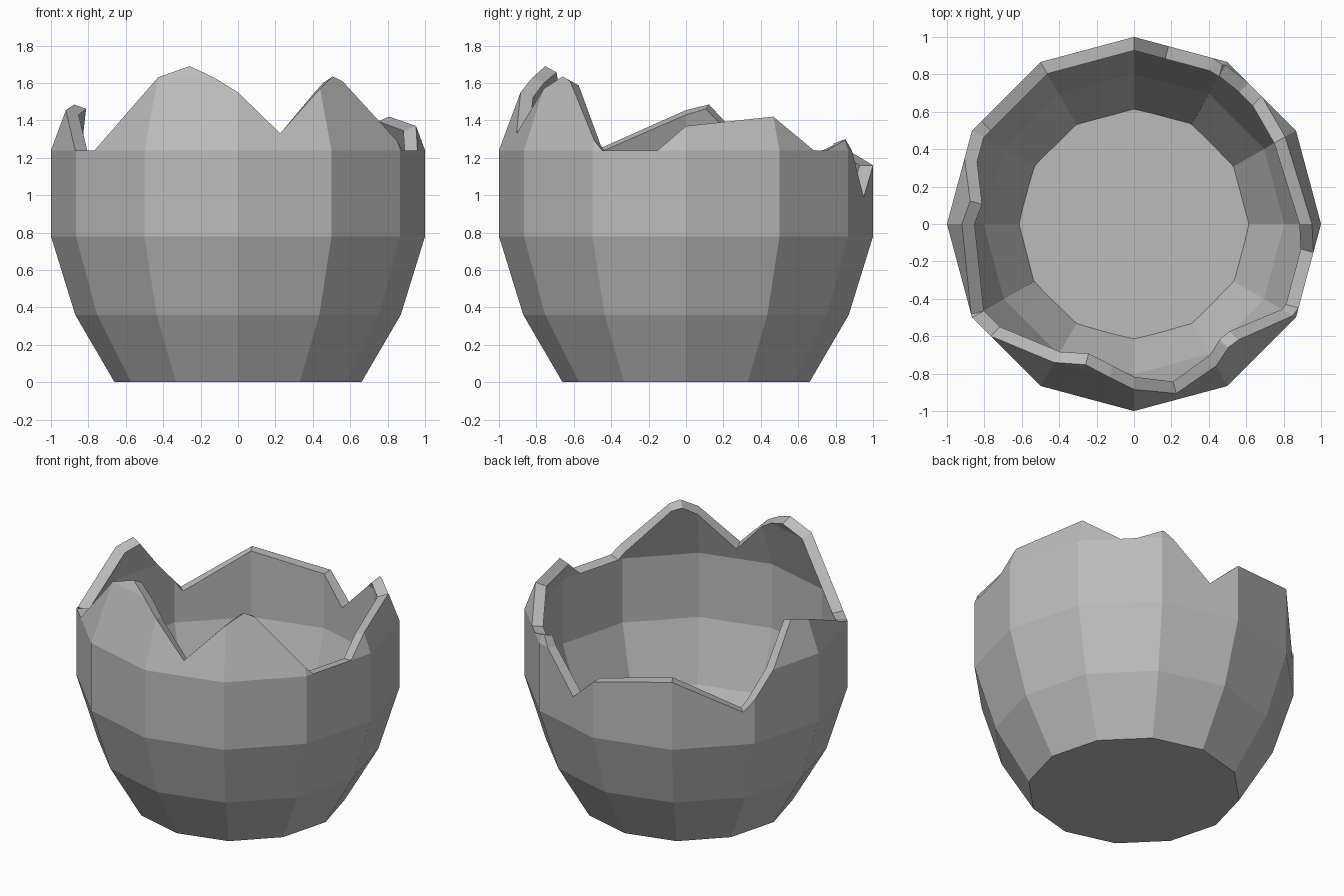
import bpy, bmesh, math

if "Cube" in bpy.data.objects:
    bpy.data.objects.remove(bpy.data.objects["Cube"], do_unlink=True)

SIDES = 12
STEP = 360 / SIDES
# Outer profile of the pot: radius, height
PROFILE = [(0.66, 0), (0.87, 0.36), (1, 0.78), (1, 1.24), (0.855, 1.63), (0.66, 1.98)]
# Broken rim: angle in degrees, height
RIM = [(0, 1.37), (30, 1.42), (45, 1.24), (51, 1.24), (61, 1.30), (79, 0.99),
       (90, 1.16), (120, 1.24), (146, 1.0), (172, 1.485), (180, 1.455),
       (209, 1.24), (218, 1.24), (240, 1.63), (251, 1.69), (261, 1.63),
       (270, 1.55), (284, 1.33), (300, 1.57), (307.5, 1.635), (312, 1.61),
       (333, 1.24), (351, 1.24), (360, 1.37)]


def lerp(points, t):
    """Piecewise linear lookup in a list of (key, value)."""
    for (a, va), (b, vb) in zip(points, points[1:]):
        if a <= t <= b:
            return va + (vb - va) * (t - a) / (b - a)
    return points[-1][1]


def wall_point(angle, z):
    """Point on the twelve-sided outer wall."""
    radius = lerp([(h, r) for r, h in PROFILE], z)
    half = math.radians(STEP / 2)
    offset = math.radians(angle % STEP) - half
    radius *= math.cos(half) / math.cos(offset)
    a = math.radians(angle)
    return (radius * math.cos(a), radius * math.sin(a), z)


# Columns at wall corners, rim points and where the rim crosses a ring
columns = {a for a, _ in RIM[:-1]} | {i * STEP for i in range(SIDES)}
for (a, za), (b, zb) in zip(RIM, RIM[1:]):
    for _, ring in PROFILE:
        if (za - ring) * (zb - ring) < 0:
            columns.add(a + (b - a) * (ring - za) / (zb - za))
columns = sorted(columns)

# Outer shell, each column cut off at the rim height
bm = bmesh.new()
grid = []
for angle in columns:
    top = lerp(RIM, angle)
    heights = [min(h, top) for _, h in PROFILE]
    grid.append([bm.verts.new(wall_point(angle, z)) for z in heights])
for left, right in zip(grid, grid[1:] + grid[:1]):
    for row in range(len(PROFILE) - 1):
        bm.faces.new((left[row], right[row], right[row + 1], left[row + 1]))
bm.faces.new([column[0] for column in reversed(grid)])
bmesh.ops.remove_doubles(bm, verts=bm.verts, dist=0.0005)
bmesh.ops.dissolve_degenerate(bm, edges=bm.edges, dist=0.0005)

mesh = bpy.data.meshes.new("broken_pot")
bm.to_mesh(mesh)
bm.free()
pot = bpy.data.objects.new("broken_pot", mesh)
bpy.context.collection.objects.link(pot)

# Wall thickness
shell = pot.modifiers.new("wall_thickness", 'SOLIDIFY')
shell.thickness = 0.07
shell.offset = -1
shell.use_even_offset = True
shell.use_quality_normals = True

# Plain grey clay
clay = bpy.data.materials.new("grey_clay")
clay.use_nodes = True
color = (0.5, 0.5, 0.5, 1)
clay.diffuse_color = color
clay.node_tree.nodes["Principled BSDF"].inputs["Base Color"].default_value = color
mesh.materials.append(clay)
